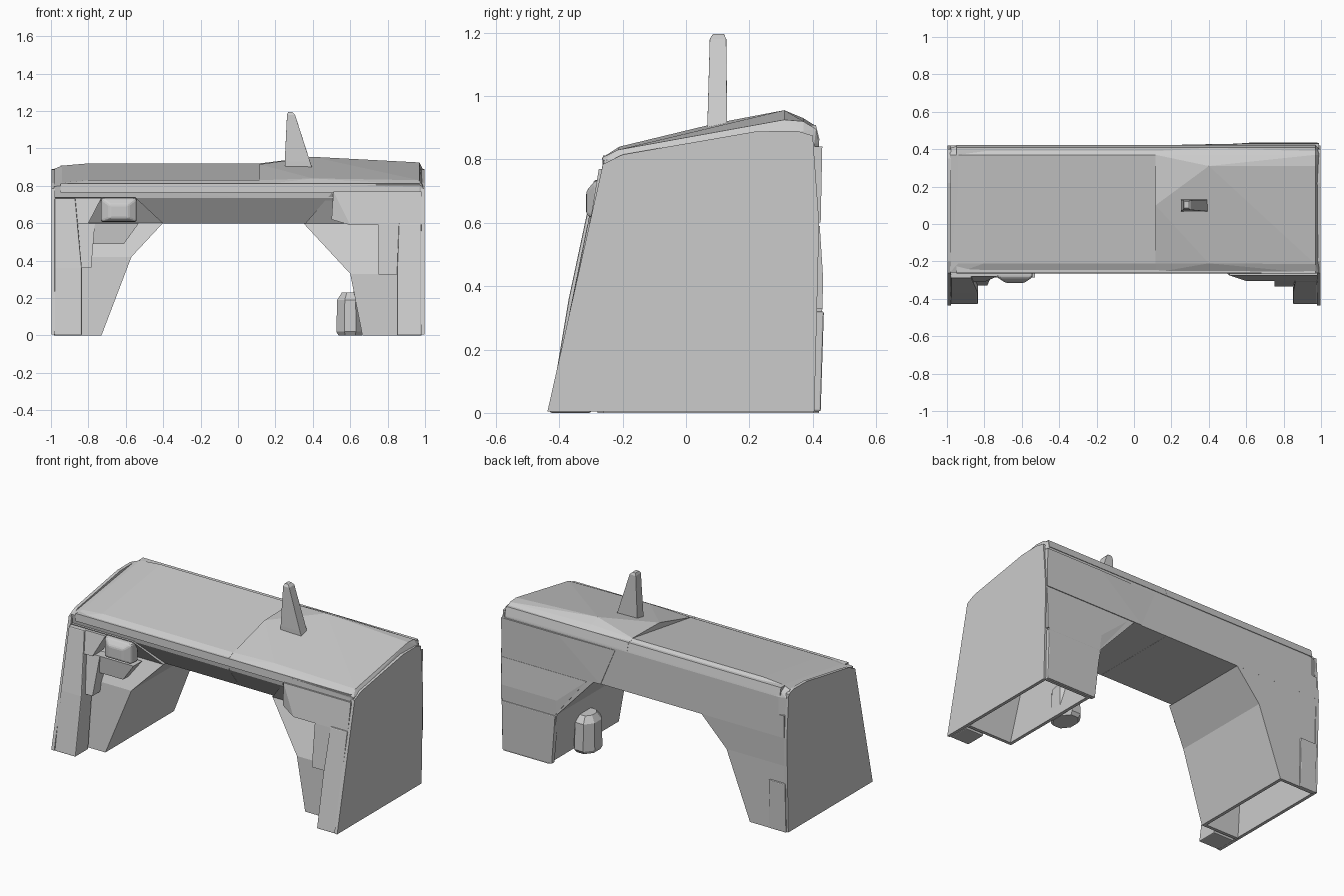
import bpy, bmesh, math

if "Cube" in bpy.data.objects:
    bpy.data.objects.remove(bpy.data.objects["Cube"])


def hull(name, pts, bevel=0.0):
    """Convex faceted solid around a handful of points."""
    bm = bmesh.new()
    for p in pts:
        bm.verts.new(p)
    res = bmesh.ops.convex_hull(bm, input=bm.verts[:])
    junk = {g for g in res["geom_interior"] + res["geom_unused"] if isinstance(g, bmesh.types.BMVert)}
    bmesh.ops.delete(bm, geom=list(junk), context='VERTS')
    bmesh.ops.dissolve_limit(bm, angle_limit=math.radians(1), verts=bm.verts[:], edges=bm.edges[:])
    bmesh.ops.recalc_face_normals(bm, faces=bm.faces[:])
    me = bpy.data.meshes.new(name)
    bm.to_mesh(me)
    bm.free()
    ob = bpy.data.objects.new(name, me)
    bpy.context.collection.objects.link(ob)
    if bevel:
        m = ob.modifiers.new("soft_edges", 'BEVEL')
        m.width, m.segments, m.limit_method = bevel, 2, 'ANGLE'
    return ob


def taper(name, levels, bevel=0.0):
    """Solid through rectangles (x0, x1, y0, y1) at heights z."""
    return hull(name, [(x, y, z) for x0, x1, y0, y1, z in levels
                       for x in (x0, x1) for y in (y0, y1)], bevel)


def leg_shell(name, side, levels, t=0.02):
    """Hollow leg: inner, front and back walls through (inner |x|, y0, y1, z)."""
    def span(a, b):
        return (min(side * a, side * b), max(side * a, side * b))
    o = .98
    taper(name + "_inner_wall", [(*span(i, i + t), a, b, z) for i, a, b, z in levels])
    taper(name + "_front_wall", [(*span(i, o), a, a + t, z) for i, a, b, z in levels])
    taper(name + "_back_wall", [(*span(i, o), b - t, b, z) for i, a, b, z in levels])


def section(x, dz=0.0, ridge=None, front=-0.26, back=0.42):
    """Roof cross-section at x."""
    s = [(x, front + .11, .6), (x, front + .01, .735), (x, front, .805 + dz * .3),
         (x, front + .05, .83 + dz), (x, .18, .892 + dz), (x, .37, .92 + dz),
         (x, back - .01, .895 + dz), (x, back, .85), (x, back, .6)]
    if ridge:
        s.append((x, .31, ridge))
    return s


# Roof, two halves with a seam
hull("roof_left", section(-.985, -.03, back=.405) + section(-.94, -.012) + section(-.8) + section(.114))
hull("roof_right", section(.115) + [(.115, .1, .915)] + section(.4, .01, .955)
     + section(.97, 0, .925, -.265) + section(.988, -.03, back=.405))

# Raised lip along the front and back roof edges
for nm, x0, x1 in (("left", -.95, .114), ("right", .115, .97)):
    taper("front_lip_" + nm, [(x0, x1, -.265, -.2, .765), (x0, x1, -.262, -.2, .812)])
    taper("back_lip_" + nm, [(x0, x1, .37, .422, .86), (x0, x1, .37, .41, .908)])

# Side plates
plate = [(-.437, .005), (.405, .005), (.42, .6), (.40, .875), (.35, .89), (.22, .888),
         (-.2, .815), (-.262, .785), (-.31, .58)]
for nm, x0, x1 in (("left", -.998, -.978), ("right", .978, .998)):
    hull("side_plate_" + nm, [(x, y, z) for x in (x0, x1) for y, z in plate])

# Left leg, open at the bottom
leg_shell("left_leg_upper", -1, [(.57, -.25, .41, .42), (.4, -.17, .42, .602)])
leg_shell("left_leg_lower", -1, [(.73, -.28, .405, 0), (.57, -.25, .41, .42)])
taper("left_shoulder", [(-.98, -.4, -.17, .42, .6), (-.98, -.55, -.265, .42, .74)])
taper("left_front_pillar", [(-.98, -.835, -.43, -.3, 0), (-.98, -.835, -.37, -.26, .36),
                            (-.98, -.87, -.29, -.2, .735)], .006)
taper("left_step", [(-.88, -.785, -.33, -.24, .36), (-.88, -.765, -.285, -.22, .6)])
taper("left_lamp_shelf", [(-.78, -.61, -.275, -.22, .49), (-.77, -.53, -.285, -.2, .6)])
taper("left_upper_trim", [(-.98, -.8, -.31, -.2, .6), (-.98, -.73, -.28, -.2, .735)])

# Right leg, open at the bottom
leg_shell("right_leg_upper", 1, [(.6, -.27, .425, .33), (.35, -.16, .42, .6)])
leg_shell("right_leg_lower", 1, [(.665, -.28, .42, 0), (.6, -.27, .43, .33)])
taper("right_shoulder", [(.36, .98, -.17, .42, .6), (.5, .98, -.265, .42, .76)])
taper("right_front_pillar", [(.85, .98, -.43, -.3, 0), (.85, .98, -.365, -.26, .33),
                             (.86, .98, -.31, -.2, .6)], .006)
taper("right_step", [(.75, .98, -.335, -.25, .325), (.75, .98, -.305, -.2, .59)])
taper("right_upper_trim", [(.5, .98, -.265, -.2, .62), (.6, .98, -.305, -.2, .59),
                           (.51, .98, -.275, -.2, .77)])

# Back panels
taper("right_back_corner", [(.64, .985, .395, .425, .005), (.61, .985, .395, .435, .32)], .005)
taper("right_back_mid", [(.61, .99, .395, .43, .33), (.6, .99, .395, .433, .42), (.4, .99, .395, .422, .59)])
taper("right_back_upper", [(.3, .99, .38, .425, .6), (.2, .99, .38, .422, .84), (.6, .99, .38, .43, .84)])
taper("left_back_corner", [(-.985, -.87, .38, .41, 0), (-.985, -.87, .38, .42, .31)], .005)

# Rounded lamp on the left front
lamp = [(dx, y, z) for y, w, z0, z1 in ((-.22, .095, .605, .735), (-.285, .095, .61, .735),
                                        (-.315, .05, .625, .7)) for dx in (-w, w) for z in (z0, z1)]
hull("front_lamp", [(-.637 + dx, y, z) for dx, y, z in lamp], .01)

# Rounded can on the inside of the right leg
hull("inner_can", [(.6 + .08 * r * math.cos(a), .12 + .1 * r * math.sin(a), z)
                   for z, r in ((0, .85), (.02, 1), (.19, .95), (.23, .6))
                   for a in [math.radians(22.5 + 45 * i) for i in range(8)]])

# Roof fin
taper("roof_fin", [(.25, .395, .068, .13, .9), (.25, .385, .068, .13, .93),
                   (.262, .305, .075, .127, 1.18), (.268, .29, .085, .12, 1.195)], .008)
